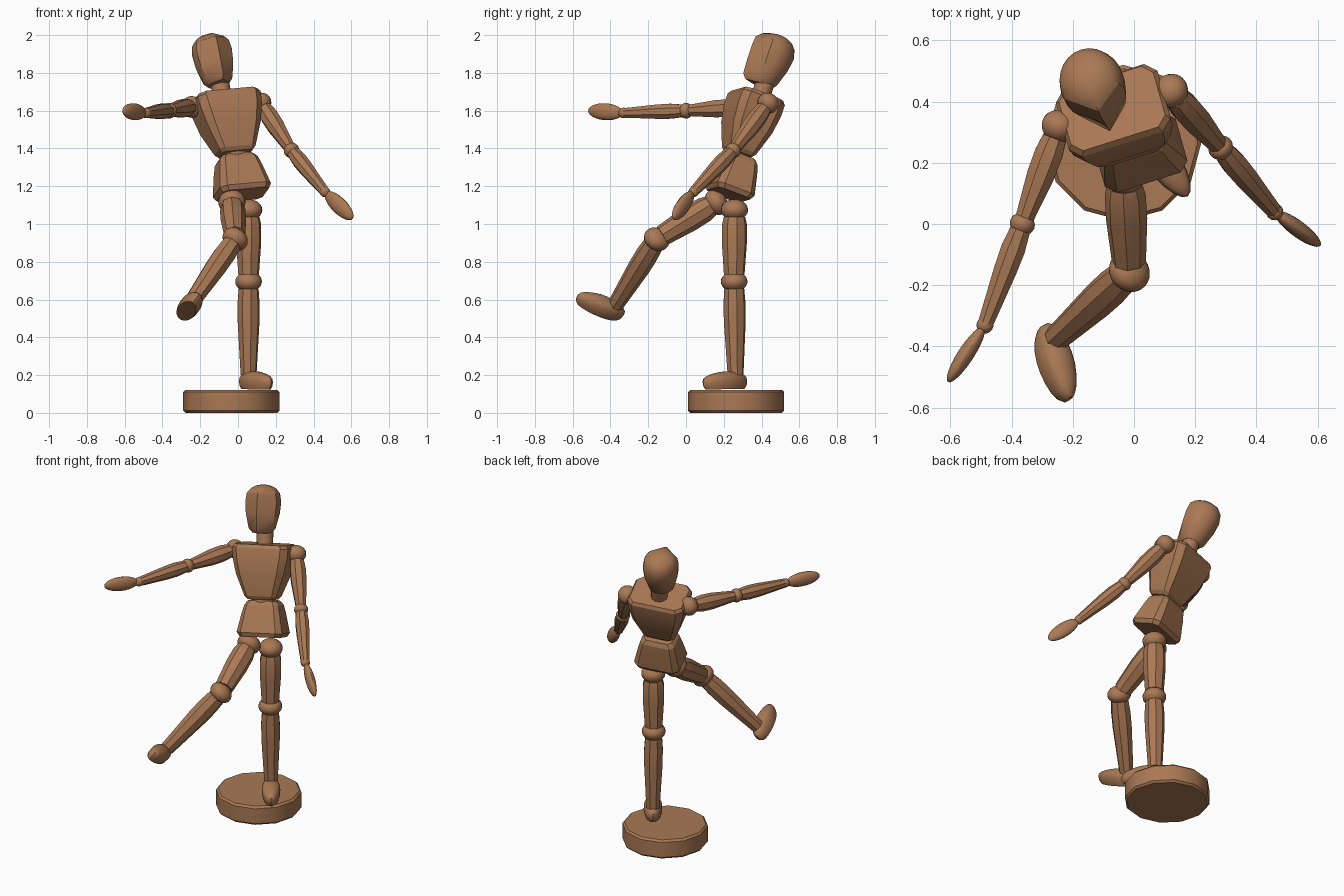
import bpy, bmesh, math
from mathutils import Vector, Matrix

if "Cube" in bpy.data.objects:
    bpy.data.objects.remove(bpy.data.objects["Cube"])

wood = bpy.data.materials.new("warm_wood")
wood.diffuse_color = (0.40, 0.19, 0.09, 1)
wood.use_nodes = True
wood.node_tree.nodes["Principled BSDF"].inputs["Base Color"].default_value = wood.diffuse_color


def frame(origin, up, fwd):
    """Local frame: z along up, -y towards fwd."""
    z = Vector(up).normalized()
    f = Vector(fwd)
    y = -(f - z * f.dot(z)).normalized()
    x = y.cross(z)
    m = Matrix((x, y, z)).transposed().to_4x4()
    m.translation = Vector(origin)
    return m


def finish(name, bm, matrix, angle=32):
    bmesh.ops.recalc_face_normals(bm, faces=bm.faces)
    me = bpy.data.meshes.new(name)
    bm.to_mesh(me)
    bm.free()
    me.transform(matrix)
    me.polygons.foreach_set("use_smooth", [True] * len(me.polygons))
    me.set_sharp_from_angle(angle=math.radians(angle))
    me.materials.append(wood)
    ob = bpy.data.objects.new(name, me)
    bpy.context.collection.objects.link(ob)
    return ob


def loft(name, rings, matrix, angle=32):
    bm = bmesh.new()
    vs = [[bm.verts.new(p) for p in r] for r in rings]
    n = len(vs[0])
    for a, b in zip(vs, vs[1:]):
        for i in range(n):
            bm.faces.new((a[i], a[(i + 1) % n], b[(i + 1) % n], b[i]))
    bm.faces.new(vs[0][::-1])
    bm.faces.new(vs[-1])
    return finish(name, bm, matrix, angle)


def turned(name, p, q, profile, sides=8, fwd=(0.3, -0.95, 0.01)):
    """Faceted peg from p to q; profile holds (fraction, radius)."""
    p, q = Vector(p), Vector(q)
    length = (q - p).length
    rings = [[(r * math.cos(2 * math.pi * (i + .5) / sides),
               r * math.sin(2 * math.pi * (i + .5) / sides), t * length)
              for i in range(sides)] for t, r in profile]
    return loft(name, rings, frame(p, q - p, fwd))


def ball(name, matrix, size, shape=None):
    bm = bmesh.new()
    bmesh.ops.create_uvsphere(bm, u_segments=18, v_segments=12, radius=1)
    for v in bm.verts:
        if shape:
            v.co = shape(v.co)
        v.co = Vector(a * b for a, b in zip(v.co, size))
    return finish(name, bm, matrix)


def block(name, sections, matrix):
    """Box with cut corners; sections hold (height, half width, half depth)."""
    rings = []
    for h, w, d in sections:
        c = 0.3 * min(w, d)
        rings.append([(w, d - c, h), (w - c, d, h), (c - w, d, h), (-w, d - c, h),
                      (-w, c - d, h), (c - w, -d, h), (w - c, -d, h), (w, c - d, h)])
    return loft(name, rings, matrix, 20)


# Round stand
turned("base", (-0.035, 0.265, 0), (-0.035, 0.265, 0.122),
       [(0, .243), (.1, .255), (.9, .255), (1, .243)], 12, (math.sin(math.radians(15)), -math.cos(math.radians(15)), 0))

# Trunk, leaning back and turned
UP, FWD = Vector((-0.18, 0.31, 0.93)).normalized(), (0.3, -0.95, 0)
block("pelvis", [(0, .128, .095), (.025, .142, .108), (.14, .118, .09), (.19, .105, .078), (.215, .085, .06)],
      frame((0.025, 0.225, 1.155), UP, FWD))
block("torso", [(0, .082, .06), (.02, .1, .075), (.15, .148, .112), (.25, .17, .124), (.31, .175, .122), (.33, .162, .11)],
      frame((-0.012, 0.275, 1.37), UP, FWD))
ball("waist_ball", frame((-0.012, 0.275, 1.365), UP, FWD), (.07, .05, .05))
turned("neck", (-0.08, 0.39, 1.66), Vector((-0.08, 0.39, 1.66)) + UP * .13, [(0, .05), (1, .05)], 12)

# Head: round back, two flat face planes meeting at a ridge
head_rings = []
for z, w, b, f in [(-.145, .055, .055, .095), (-.12, .078, .078, .116), (-.03, .1, .108, .12), (.04, .106, .12, .12),
                   (.09, .098, .108, .115), (.118, .075, .085, .085), (.134, .045, .05, .045), (.14, .015, .018, .015)]:
    ring = [(w * math.cos(math.pi * i / 12), b * math.sin(math.pi * i / 12), z) for i in range(13)]
    head_rings.append(ring + [(-.92 * w, -.38 * f, z), (0, -f, z), (.92 * w, -.38 * f, z)])
loft("head", head_rings, frame((-0.13, 0.445, 1.87), UP, FWD), 32)


def foot_shape(v):
    """Flat sole, blunt heel, lower toe."""
    toe = max(0, -v.y)
    z = max(v.z, -.05) if v.z < 0 else v.z ** 0.7
    if v.z < 0:
        z = max(v.z * 1.6, -.72)
    return Vector((v.x * (1 - .12 * toe), v.y, z * (1 - .22 * toe) if z > 0 else z))


def leg(side, hip, knee, ankle, toe):
    hip, knee, ankle, toe = map(Vector, (hip, knee, ankle, toe))
    toe.normalize()
    thigh, shin = (hip - knee).normalized(), (knee - ankle).normalized()
    ball(side + "_hip_ball", frame(hip, thigh, toe), (.072, .072, .056))
    turned(side + "_thigh", hip, knee, [(.1, .058), (.2, .067), (.45, .068), (.9, .056)], 8, toe)
    ball(side + "_knee_ball", frame(knee, shin, toe), (.071, .071, .054))
    turned(side + "_shin", knee, ankle, [(.08, .054), (.25, .06), (.45, .059), (1.04, .043)], 8, toe)
    ball(side + "_foot", frame(ankle + toe * .07 - shin * .055, shin, toe), (.056, .14, .055), foot_shape)


def arm(side, shoulder, elbow, wrist, tip):
    shoulder, elbow, wrist, tip = map(Vector, (shoulder, elbow, wrist, tip))
    up = (0, 0, 1)
    ball(side + "_shoulder_ball", frame(shoulder, shoulder - elbow, up), (.058, .058, .052))
    turned(side + "_upper_arm", shoulder, elbow, [(.12, .042), (.28, .05), (.5, .049), (.93, .033)], 8, up)
    ball(side + "_elbow_ball", frame(elbow, elbow - wrist, up), (.042, .042, .036))
    turned(side + "_forearm", elbow, wrist, [(.06, .036), (.25, .043), (.45, .041), (1, .027)], 8, up)
    ball(side + "_wrist_ball", frame(wrist, tip - wrist, up), (.028, .028, .028))
    ball(side + "_hand", frame(wrist.lerp(tip, .52), tip - wrist, up), (.027, .045, (tip - wrist).length * .49))


# Limbs: standing leg, lifted leg, outstretched arm, lowered arm
leg("left", (.057, .257, 1.075), (.056, .255, .695), (.056, .262, .22), (.57, -.82, 0))
leg("right", (-.032, .16, 1.115), (-.015, -.155, .92), (-.245, -.365, .585), (.08, -.26, .1))
arm("right", (-.245, .32, 1.62), (-.365, 0, 1.6), (-.487, -.33, 1.588), (-.607, -.515, 1.6))
arm("left", (.12, .435, 1.64), (.283, .25, 1.39), (.46, .04, 1.17), (.605, -.067, 1.03))
